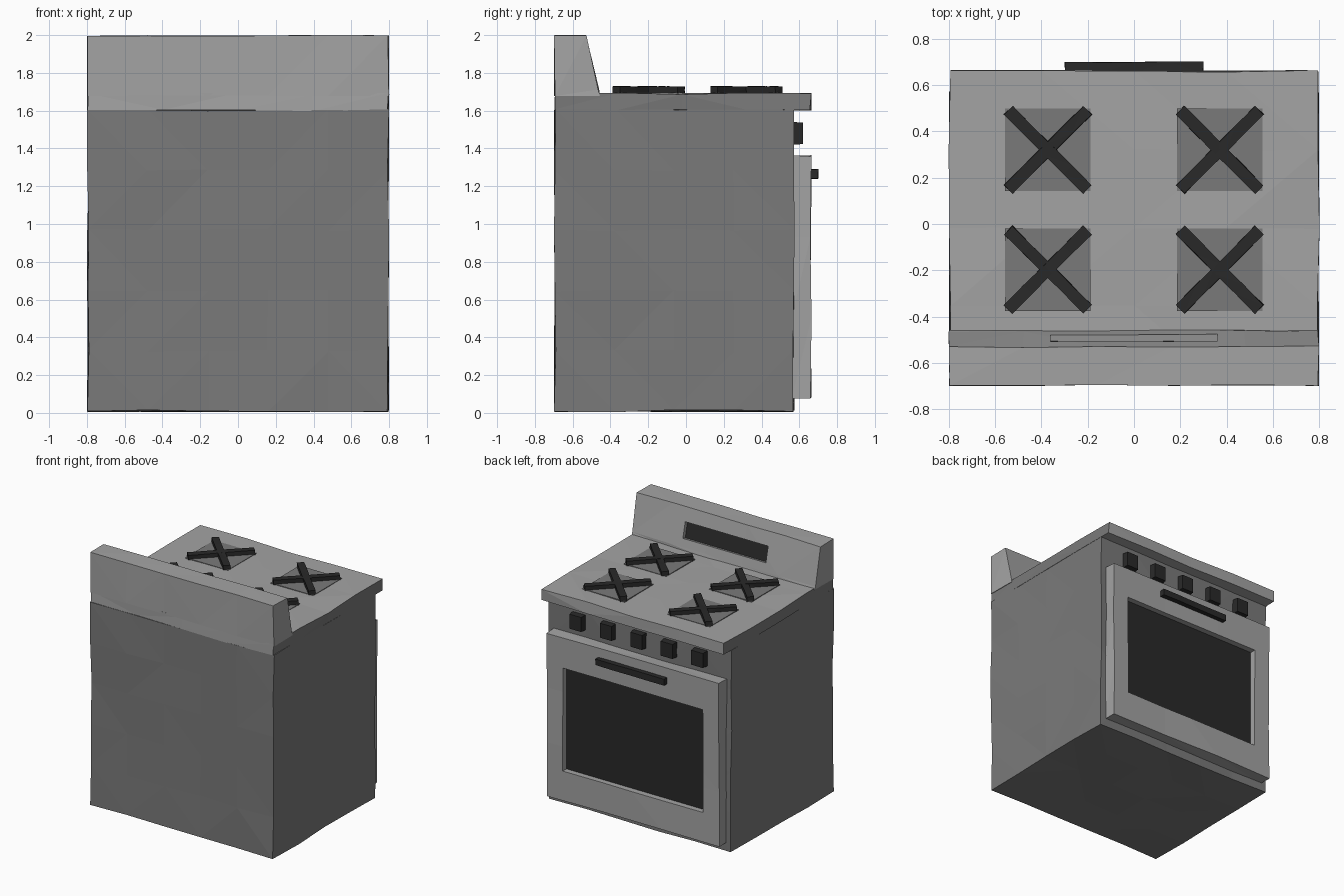
import bpy, bmesh, math, random
from mathutils import Vector, Matrix

if "Cube" in bpy.data.objects:
    bpy.data.objects.remove(bpy.data.objects["Cube"])

random.seed(4)


def material(name, v):
    m = bpy.data.materials.new(name)
    m.diffuse_color = (v, v, v, 1)
    m.use_nodes = True
    m.node_tree.nodes["Principled BSDF"].inputs["Base Color"].default_value = m.diffuse_color
    return m


LIGHT = material("light_grey", 0.37)
DARK = material("dark_grey", 0.195)
BLACK = material("black", 0.022)


def finish(name, bm, mat):
    bmesh.ops.recalc_face_normals(bm, faces=bm.faces)
    me = bpy.data.meshes.new(name)
    bm.to_mesh(me)
    bm.free()
    me.materials.append(mat)
    ob = bpy.data.objects.new(name, me)
    bpy.context.collection.objects.link(ob)
    return ob


def rough(bm, step, amount):
    """Slice into a grid, then nudge vertices for an uneven hand-cut look."""
    for axis in range(3):
        n = Vector((0, 0, 0))
        n[axis] = 1
        lo = min(v.co[axis] for v in bm.verts)
        hi = max(v.co[axis] for v in bm.verts)
        count = int((hi - lo) / step)
        for i in range(1, count):
            bmesh.ops.bisect_plane(bm, geom=bm.verts[:] + bm.edges[:] + bm.faces[:],
                                   plane_co=n * (lo + (hi - lo) * i / count), plane_no=n)
    for v in bm.verts:
        v.co += Vector([random.uniform(-amount, amount) for _ in range(3)])
    bmesh.ops.triangulate(bm, faces=bm.faces[:])


def box(name, x, y, z, mat=LIGHT, step=0, amount=0.006):
    bm = bmesh.new()
    bmesh.ops.create_cube(bm, size=1)
    for v in bm.verts:
        v.co = Vector([(a + b) / 2 + c * (b - a) for c, (a, b) in zip(v.co, (x, y, z))])
    if step:
        rough(bm, step, amount)
    return finish(name, bm, mat)


def carve(target, cutter):
    cutter.hide_render = True
    cutter.display_type = 'WIRE'
    mod = target.modifiers.new("recess", 'BOOLEAN')
    mod.operation = 'DIFFERENCE'
    mod.object = cutter


# Main cabinet and overhanging cooktop, whose sides match the cabinet
box("cabinet", (-.794, .794), (-.694, .57), (.01, 1.605), DARK, .3, .006)
cooktop = box("cooktop", (-.796, .796), (-.696, .66), (1.603, 1.69), LIGHT, .33, .005)
cooktop.data.materials.append(DARK)
for p in cooktop.data.polygons:
    if abs(p.normal.x) > .8:
        p.material_index = 1

# Sloped backsplash, extruded from its side profile
bm = bmesh.new()
profile = [(-.697, 1.68), (-.46, 1.68), (-.463, 1.71), (-.53, 1.997), (-.697, 1.997)]
face = bm.faces.new([bm.verts.new((-.797, y, z)) for y, z in profile])
ext = bmesh.ops.extrude_face_region(bm, geom=[face])
bmesh.ops.translate(bm, vec=(1.594, 0, 0),
                    verts=[g for g in ext["geom"] if isinstance(g, bmesh.types.BMVert)])
bmesh.ops.recalc_face_normals(bm, faces=bm.faces)
rough(bm, .3, .004)
backsplash = finish("backsplash", bm, LIGHT)

# Recessed clock display following the backsplash slope
tilt = Matrix.Translation((0, -.49, 1.833)) @ Matrix.Rotation(math.atan2(.067, .287), 4, 'X')
cutter = box("display_cutter", (-.36, .36), (-.032, .06), (-.062, .062))
display = box("display", (-.365, .365), (-.045, -.03), (-.066, .066), BLACK)
cutter.matrix_world = tilt
display.matrix_world = tilt
carve(backsplash, cutter)

# Oven door with recessed window
door = box("oven_door", (-.75, .75), (.56, .66), (.08, 1.36), LIGHT, .38, .005)
carve(door, box("window_cutter", (-.61, .61), (.61, .75), (.31, 1.12)))
box("oven_window", (-.62, .62), (.59, .615), (.30, 1.13), BLACK)
box("door_handle", (-.3, .3), (.65, .70), (1.24, 1.29), BLACK, .15, .002)

# Control knobs, slightly narrower at the front
for i in range(5):
    cx = -.53 + i * .265
    knob = box(f"knob_{i + 1}", (cx - .055, cx + .055), (.56, .62), (1.42, 1.54), BLACK)
    for v in knob.data.vertices:
        if v.co.y > .6:
            v.co.x = cx + (v.co.x - cx) * .92
            v.co.z = 1.48 + (v.co.z - 1.48) * .95

# Four burners: square pad with a crossed grate
for cx in (-.372, .37):
    for cy in (-.197, .32):
        box("burner_pad", (cx - .185, cx + .185), (cy - .178, cy + .178), (1.68, 1.697), DARK)
        for sign in (-1, 1):
            bar = box("grate_bar", (-.242, .242), (-.026, .026), (1.69, 1.728), BLACK, .12, .002)
            bar.matrix_world = Matrix.Translation((cx, cy, 0)) @ \
                Matrix.Rotation(sign * math.pi / 4, 4, 'Z')
